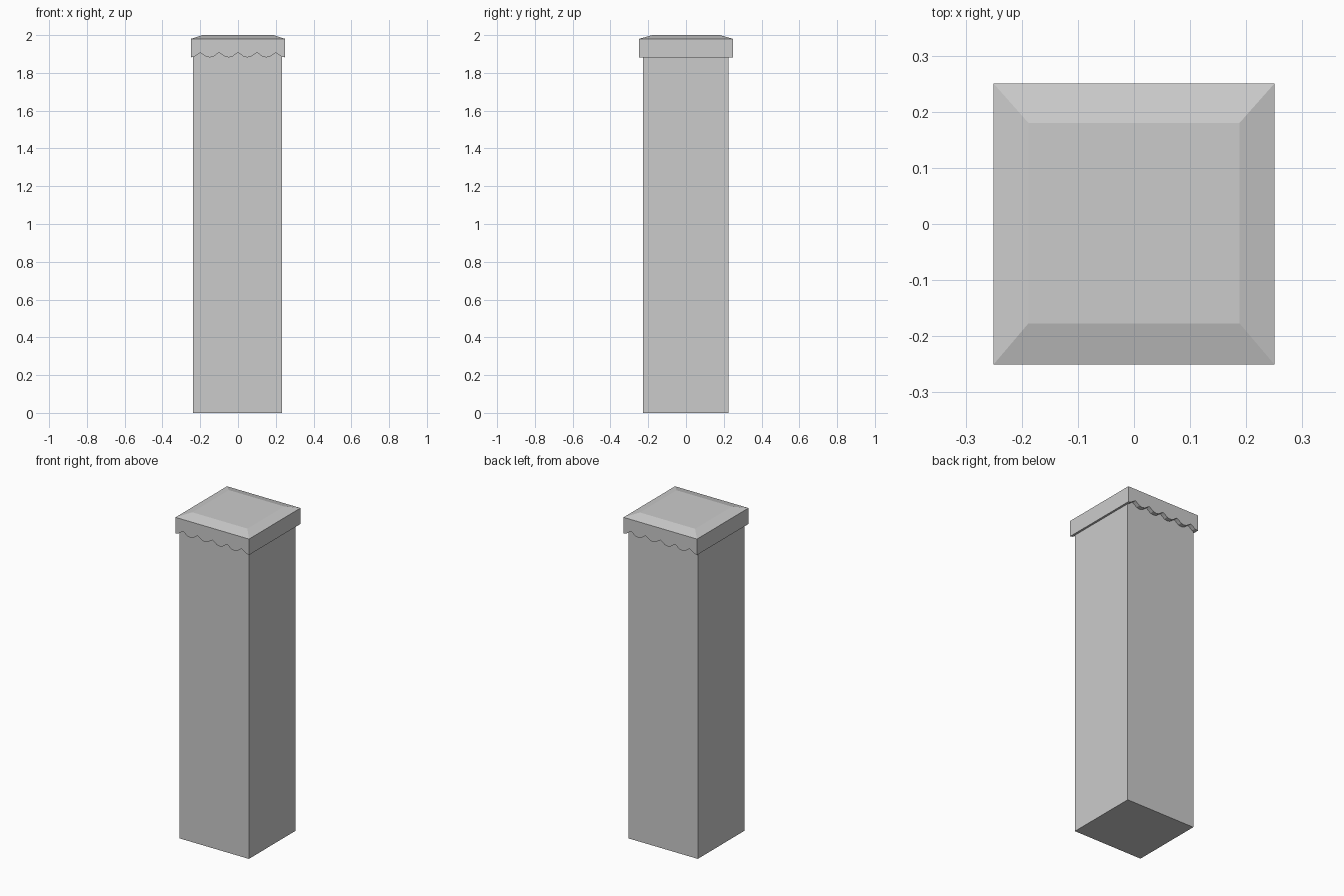
import bpy, bmesh

if "Cube" in bpy.data.objects:
    bpy.data.objects.remove(bpy.data.objects["Cube"])


def make_object(name, bm):
    bmesh.ops.recalc_face_normals(bm, faces=bm.faces)
    mesh = bpy.data.meshes.new(name)
    bm.to_mesh(mesh)
    bm.free()
    obj = bpy.data.objects.new(name, mesh)
    bpy.context.collection.objects.link(obj)
    return obj


# Square shaft, slightly off centre
x0, x1, y0, y1, shaft_top = -0.238, 0.234, -0.228, 0.225, 1.93
bm = bmesh.new()
base = bm.faces.new([bm.verts.new((x, y, 0)) for x, y in
                     ((x0, y0), (x1, y0), (x1, y1), (x0, y1))])
ext = bmesh.ops.extrude_face_region(bm, geom=[base])
for v in ext["geom"]:
    if isinstance(v, bmesh.types.BMVert):
        v.co.z = shaft_top
if not base.is_valid or len(bm.faces) < 6:
    bmesh.ops.holes_fill(bm, edges=bm.edges)
make_object("shaft", bm)

# Cap: scalloped lower edge on front and back, sloped top
half, rim, top = 0.25, 1.98, 2.0
scallop = [(-0.05, 1.882), (-0.03, 1.886), (-0.014, 1.898), (0.0, 1.907),
           (0.014, 1.898), (0.03, 1.886)]
lower = [(i * 0.1 + dx, z) for i in range(-2, 3) for dx, z in scallop]
lower.append((half, 1.882))

bm = bmesh.new()
front = [bm.verts.new((x, -half, z)) for x, z in lower]
back = [bm.verts.new((x, half, z)) for x, z in lower]
rf = [bm.verts.new((s * half, -half, rim)) for s in (-1, 1)]
rb = [bm.verts.new((s * half, half, rim)) for s in (-1, 1)]
for row, r in ((front, rf), (back, rb)):
    bm.faces.new(row + [r[1], r[0]])
for i in range(len(lower) - 1):
    bm.faces.new((front[i], front[i + 1], back[i + 1], back[i]))
for end, k in ((0, 0), (-1, 1)):
    bm.faces.new((front[end], back[end], rb[k], rf[k]))
crown = [bm.verts.new((x, y, top)) for x, y in
         ((-0.188, -0.177), (0.188, -0.177), (0.188, 0.18), (-0.188, 0.18))]
ring = [rf[0], rf[1], rb[1], rb[0]]
for i in range(4):
    j = (i + 1) % 4
    bm.faces.new((ring[i], ring[j], crown[j], crown[i]))
bm.faces.new(crown)
make_object("cap", bm)
